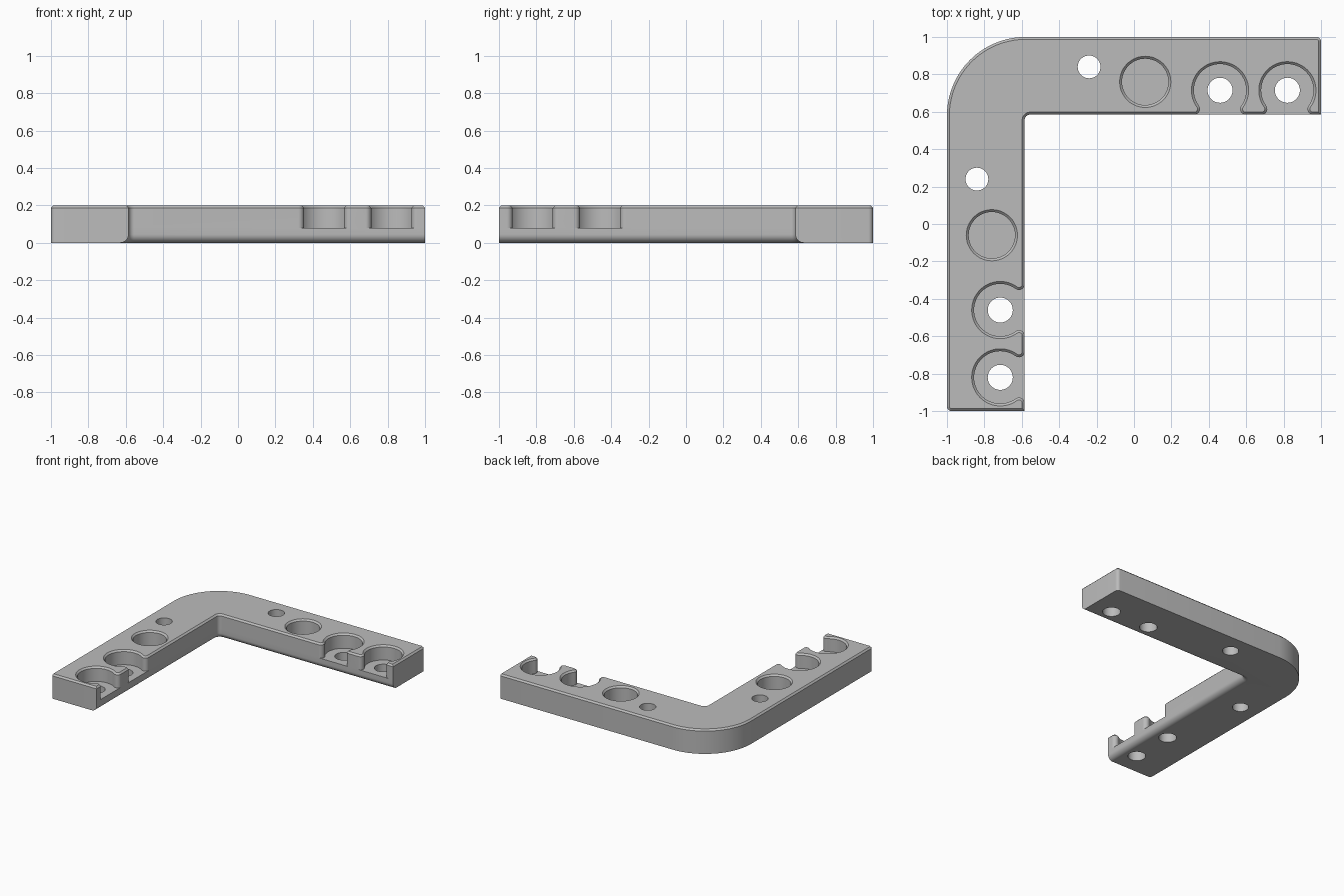
import bpy, bmesh, math
from mathutils import Vector

cube = bpy.data.objects.get("Cube")
if cube:
    bpy.data.objects.remove(cube, do_unlink=True)

# Main dimensions
INNER, HEIGHT, FLOOR, CHAMFER = 0.585, 0.2, 0.08, 0.013
SEAT_Y, SEAT_R, LIP_R = 0.715, 0.14, 0.03
SEATS = (0.46, 0.82)
UNDERCUT = 0.045

grey = bpy.data.materials.new("plain grey")
grey.use_nodes = True
colour = (0.5, 0.5, 0.5, 1)
grey.diffuse_color = colour
grey.node_tree.nodes["Principled BSDF"].inputs["Base Color"].default_value = colour


def arc(cx, cy, r, a0, a1, n):
    angles = [math.radians(a0 + (a1 - a0) * i / n) for i in range(n + 1)]
    return [(cx + r * math.cos(a), cy + r * math.sin(a)) for a in angles]


def outline(inner_inset=0, outer_inset=0, notched=False):
    """Half of the L along the back arm, mirrored across its diagonal."""
    wall = INNER + inner_inset
    pts = arc(-INNER + 0.03, INNER - 0.03, 0.03 + inner_inset, 135, 90, 5)
    if notched:
        dy = SEAT_Y - INNER - LIP_R
        dx = math.sqrt((SEAT_R + LIP_R) ** 2 - dy ** 2)
        a = math.degrees(math.atan2(dy, dx))
        for cx in SEATS:
            lip = LIP_R - inner_inset
            pts += arc(cx - dx, INNER + LIP_R, lip, -90, a, 10)
            pts += arc(cx, SEAT_Y, SEAT_R + inner_inset, 180 + a, -a, 40)[1:]
            pts += arc(cx + dx, INNER + LIP_R, lip, 180 - a, 270, 10)[1:]
    pts.append((1 - outer_inset, wall))
    pts += arc(0.975, 0.975, 0.025 - outer_inset, 0, 90, 6)
    pts += arc(-0.58, 0.58, 0.42 - outer_inset, 90, 135, 16)
    return pts + [(-y, -x) for x, y in reversed(pts[1:-1])]


def stack(bm, layers):
    """Skin a pile of (outline, height) rings into a closed solid."""
    rings = [[bm.verts.new((x, y, z)) for x, y in pts] for pts, z in layers]
    bm.faces.new(list(reversed(rings[0])))
    bm.faces.new(rings[-1])
    for low, high in zip(rings, rings[1:]):
        n = len(low)
        for i in range(n):
            j = (i + 1) % n
            bm.faces.new((low[i], low[j], high[j], high[i]))


def make(name, stacks):
    bm = bmesh.new()
    for layers in stacks:
        stack(bm, layers)
    bmesh.ops.recalc_face_normals(bm, faces=bm.faces)
    mesh = bpy.data.meshes.new(name)
    bm.to_mesh(mesh)
    bm.free()
    mesh.materials.append(grey)
    ob = bpy.data.objects.new(name, mesh)
    bpy.context.collection.objects.link(ob)
    return ob


def bore(x, y, profile):
    return [(arc(x, y, r, 0, 352.5, 47), z) for r, z in profile]


# Base with its rounded lower inner edge
base_layers = []
for i in range(9):
    t = math.radians(90 * i / 8)
    base_layers.append((outline(UNDERCUT * (1 - math.sin(t))), UNDERCUT * (1 - math.cos(t))))
base_layers.append((outline(), FLOOR))
bracket = make("corner_bracket", [base_layers])

# Upper plate with open seats and a chamfered top
upper = make("upper_plate", [[
    (outline(notched=True), FLOOR),
    (outline(notched=True), HEIGHT - CHAMFER),
    (outline(CHAMFER, CHAMFER, True), HEIGHT)]])

# Through holes and blind round pockets on both arms
through = lambda r: [(r, -0.1), (r, 0.3)]
pocket = [(0.124, 0.04), (0.124, HEIGHT - CHAMFER), (0.137, HEIGHT), (0.137, 0.3)]
bores = [(-0.24, 0.84, through(0.061)), (0.06, 0.76, pocket)]
bores += [(x, SEAT_Y, through(0.067)) for x in SEATS]
bores += [(-y, -x, profile) for x, y, profile in bores]
cutter = make("hole_cutter", [bore(*b) for b in bores])

for tool, operation in ((upper, 'UNION'), (cutter, 'DIFFERENCE')):
    tool.hide_render = True
    mod = bracket.modifiers.new(operation.title(), 'BOOLEAN')
    mod.operation, mod.solver, mod.object = operation, 'EXACT', tool

# Apply the booleans and remove the helpers
bpy.context.view_layer.update()
evaluated = bracket.evaluated_get(bpy.context.evaluated_depsgraph_get())
solid = bpy.data.meshes.new_from_object(evaluated)
bracket.modifiers.clear()
bracket.data = solid
for tool in (upper, cutter):
    bpy.data.objects.remove(tool, do_unlink=True)

bpy.ops.object.select_all(action='DESELECT')
bracket.select_set(True)
bpy.context.view_layer.objects.active = bracket
bpy.ops.object.shade_smooth_by_angle(angle=math.radians(30))
